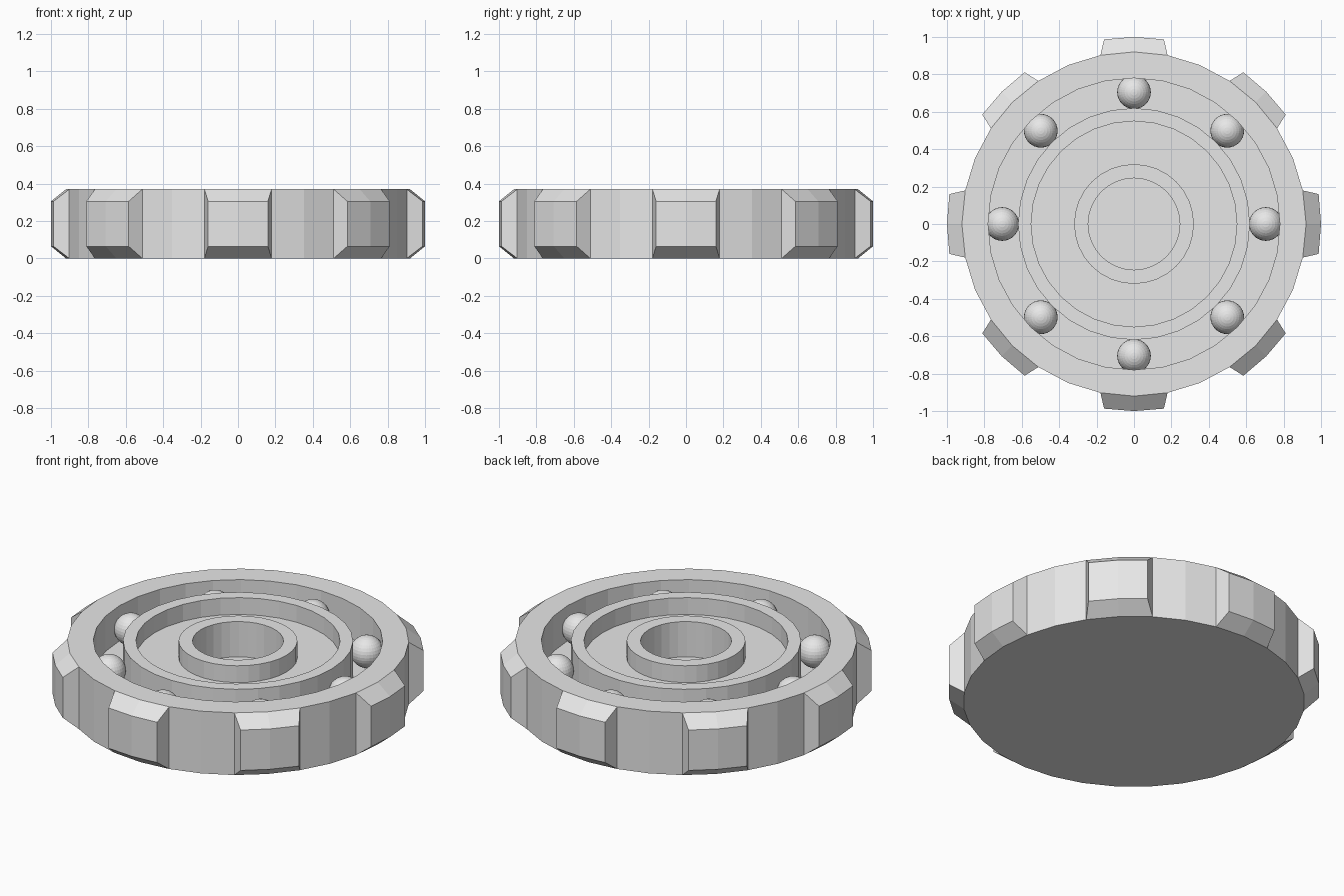
import bpy, bmesh, math
from math import sin, cos, pi, radians

if "Cube" in bpy.data.objects:
    bpy.data.objects.remove(bpy.data.objects["Cube"])

grey = bpy.data.materials.new("plain_grey")
grey.diffuse_color = (0.8, 0.8, 0.8, 1)
grey.use_nodes = True
grey.node_tree.nodes["Principled BSDF"].inputs["Base Color"].default_value = grey.diffuse_color


def make_object(name, bm):
    bmesh.ops.remove_doubles(bm, verts=bm.verts, dist=1e-5)
    bmesh.ops.recalc_face_normals(bm, faces=bm.faces)
    mesh = bpy.data.meshes.new(name)
    bm.to_mesh(mesh)
    bm.free()
    mesh.materials.append(grey)
    obj = bpy.data.objects.new(name, mesh)
    bpy.context.collection.objects.link(obj)
    return obj


def lathe(name, profile, sides):
    # Spin a closed outline of (radius, z) points around the z axis
    bm = bmesh.new()
    rings = []
    for r, z in profile:
        if r == 0:
            rings.append([bm.verts.new((0, 0, z))] * sides)
        else:
            rings.append([bm.verts.new((r * sin(2 * pi * i / sides), r * cos(2 * pi * i / sides), z))
                          for i in range(sides)])
    for a, b in zip(rings, rings[1:]):
        for i in range(sides):
            j = (i + 1) % sides
            corners = list(dict.fromkeys([a[i], a[j], b[j], b[i]]))
            bm.faces.new(corners)
    return make_object(name, bm)


TOP, GROOVE, RECESS, BORE = 0.37, 0.16, 0.27, 0.16

# Wheel body: solid base, outer rim, ball groove, inner ring, recess, hub and bore
lathe("wheel_body", [
    (0, 0), (0.92, 0), (0.92, TOP), (0.78, TOP), (0.78, GROOVE), (0.62, GROOVE),
    (0.62, TOP), (0.55, TOP), (0.55, RECESS), (0.32, RECESS), (0.32, TOP),
    (0.245, TOP), (0.245, BORE), (0, BORE)], 32)


# Eight tapered grip teeth, each two rim facets wide
def tooth(name, angle):
    bm = bmesh.new()
    rows = []
    for r, z, spread in ((0.92, 0, 11.25), (1.0, 0.065, 9.2), (1.0, 0.305, 9.2), (0.92, TOP, 11.25)):
        rows.append([bm.verts.new((r * cos(angle + radians(s)), r * sin(angle + radians(s)), z))
                     for s in (-spread, 0, spread)])
    for a, b in zip(rows, rows[1:]):
        for i in range(2):
            bm.faces.new((a[i], a[i + 1], b[i + 1], b[i]))
    for i in (0, 2):
        bm.faces.new([row[i] for row in rows])
    return make_object(name, bm)


for k in range(8):
    a = k * pi / 4
    tooth(f"grip_tooth_{k + 1}", a)
    # Bearing balls in the groove
    bpy.ops.mesh.primitive_uv_sphere_add(segments=32, ring_count=16, radius=0.09,
                                         location=(0.705 * cos(a), 0.705 * sin(a), 0.25))
    ball = bpy.context.object
    ball.name = f"bearing_ball_{k + 1}"
    ball.data.materials.append(grey)
